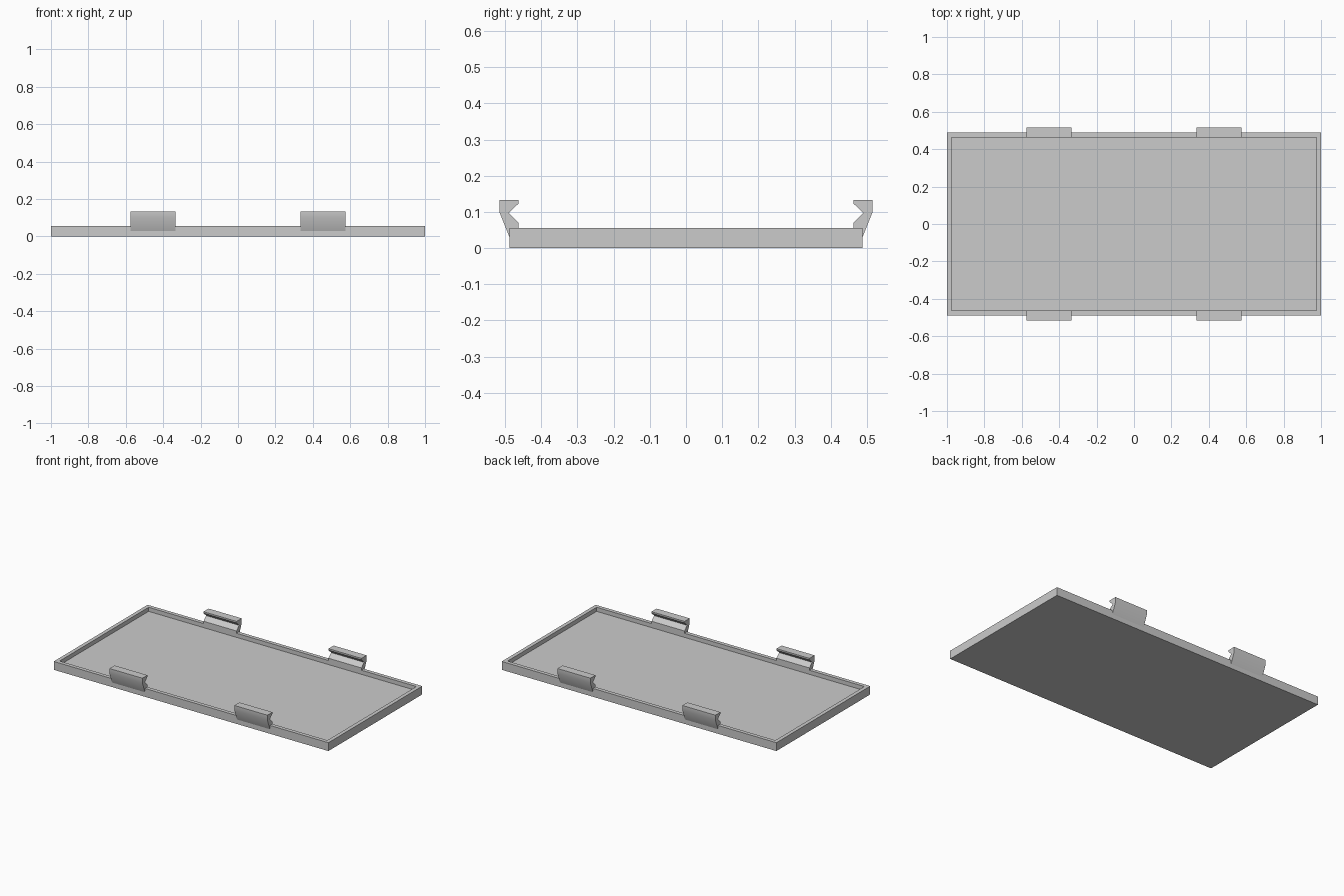
import bpy, bmesh

if "Cube" in bpy.data.objects:
    bpy.data.objects.remove(bpy.data.objects["Cube"])

grey = bpy.data.materials.new("plain grey")
grey.diffuse_color = (0.6, 0.6, 0.6, 1)
grey.use_nodes = True
grey.node_tree.nodes["Principled BSDF"].inputs["Base Color"].default_value = grey.diffuse_color


def add_object(name, bm):
    bmesh.ops.recalc_face_normals(bm, faces=bm.faces[:])
    mesh = bpy.data.meshes.new(name)
    bm.to_mesh(mesh)
    bm.free()
    mesh.materials.append(grey)
    obj = bpy.data.objects.new(name, mesh)
    bpy.context.collection.objects.link(obj)
    return obj


# Shallow tray: a box with its top inset and pushed down to leave a rim
HALF_X, HALF_Y, HEIGHT, RIM, FLOOR = 1.0, 0.488, 0.055, 0.025, 0.028
bm = bmesh.new()
bmesh.ops.create_cube(bm, size=1)
for v in bm.verts:
    v.co = (v.co.x * 2 * HALF_X, v.co.y * 2 * HALF_Y, (v.co.z + 0.5) * HEIGHT)
top = max(bm.faces, key=lambda f: f.calc_center_median().z)
bmesh.ops.inset_region(bm, faces=[top], thickness=RIM, use_even_offset=True)
for v in top.verts:
    v.co.z = FLOOR
# Recess walls: keep the rim flat by extruding the floor from the inset edge
for v in top.verts:
    v.co.z = HEIGHT
floor = bmesh.ops.extrude_discrete_faces(bm, faces=[top])["faces"][0]
for v in floor.verts:
    v.co.z = FLOOR
add_object("tray", bm)

# Snap clips: hooked profile (distance from centre line, height) along x
PROFILE = [(0.488, 0.03), (0.516, 0.1), (0.516, 0.133), (0.463, 0.133),
           (0.463, 0.123), (0.490, 0.097), (0.463, 0.07), (0.463, 0.03)]
for side, side_name in ((-1, "front"), (1, "back")):
    for x0, x_name in ((-0.575, "left"), (0.335, "right")):
        bm = bmesh.new()
        face = bm.faces.new([bm.verts.new((x0, side * y, z)) for y, z in PROFILE])
        ext = bmesh.ops.extrude_face_region(bm, geom=[face])["geom"]
        moved = [g for g in ext if isinstance(g, bmesh.types.BMVert)]
        bmesh.ops.translate(bm, verts=moved, vec=(0.24, 0, 0))
        clip = add_object(f"{side_name}_{x_name}_clip", bm)
        # Soft shading over the bend in the outer face
        bpy.ops.object.select_all(action='DESELECT')
        clip.select_set(True)
        bpy.context.view_layer.objects.active = clip
        bpy.ops.object.shade_smooth_by_angle(angle=0.52)
